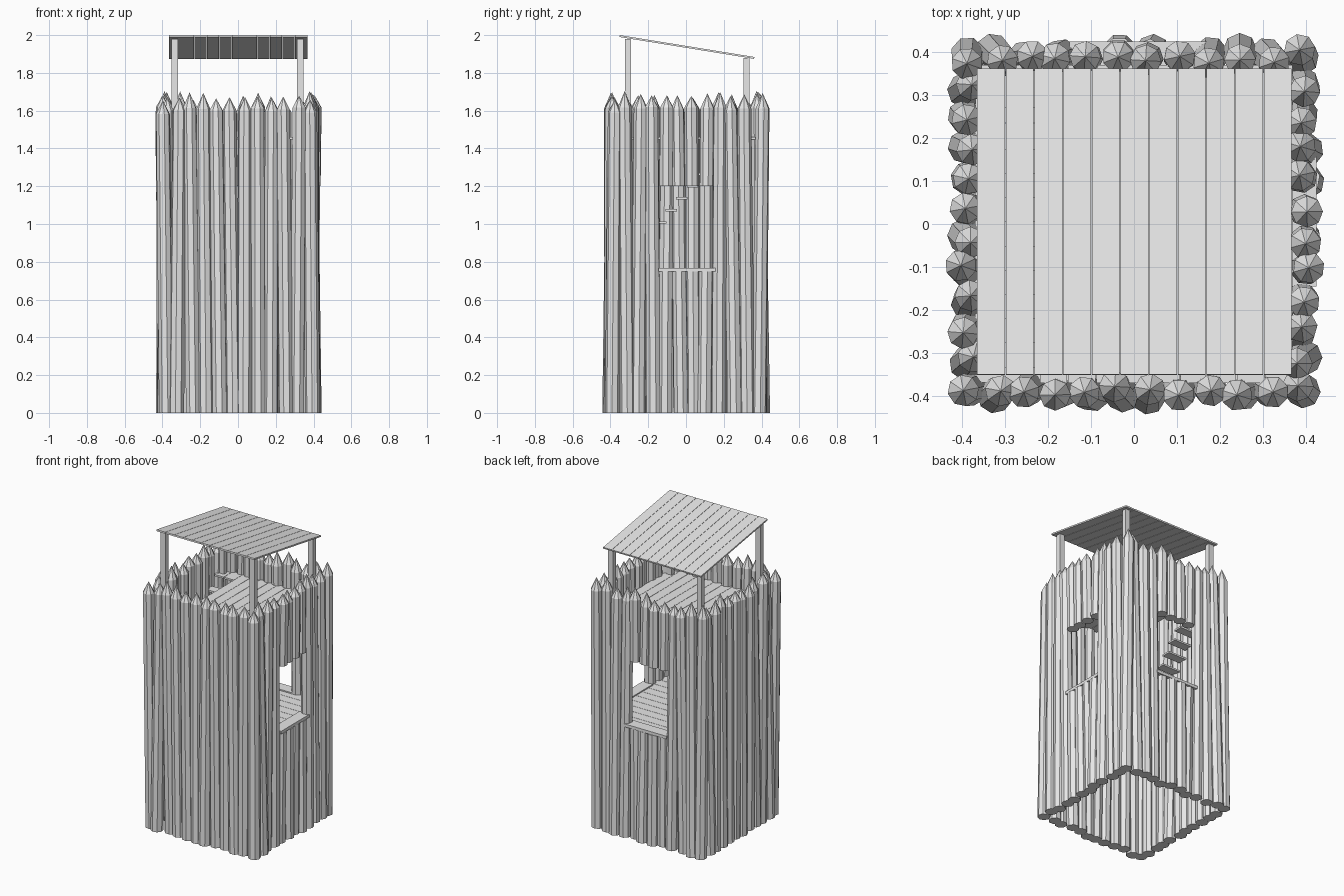
import bpy, bmesh, math, random
from mathutils import Matrix, Vector

random.seed(4)
cube = bpy.data.objects.get("Cube")
if cube:
    bpy.data.objects.remove(cube, do_unlink=True)

wood = bpy.data.materials.new("plain_grey_wood")
wood.use_nodes = True
GREY = (0.8, 0.8, 0.8, 1)
wood.diffuse_color = GREY
wood.node_tree.nodes["Principled BSDF"].inputs["Base Color"].default_value = GREY

FLOOR, PLATFORM, LINTEL = 0.76, 1.46, 1.2
SHOULDER = 1.6
WALL = 0.388
SPACING = WALL * 2 / 11


def finish(bm, name):
    bmesh.ops.recalc_face_normals(bm, faces=bm.faces)
    mesh = bpy.data.meshes.new(name)
    bm.to_mesh(mesh)
    bm.free()
    mesh.materials.append(wood)
    obj = bpy.data.objects.new(name, mesh)
    bpy.context.scene.collection.objects.link(obj)
    return obj


def add_box(bm, lo, hi):
    lo, hi = Vector(lo), Vector(hi)
    matrix = Matrix.Translation((lo + hi) / 2) @ Matrix.Diagonal((*(hi - lo), 1))
    bmesh.ops.create_cube(bm, size=1, matrix=matrix)


def add_planks(bm, lo, hi, count, axis, gap=0.002):
    """Fill a slab with parallel boards, split along one axis."""
    step = (hi[axis] - lo[axis]) / count
    for i in range(count):
        a, b = list(lo), list(hi)
        a[axis] = lo[axis] + i * step + gap / 2
        b[axis] = a[axis] + step - gap
        add_box(bm, a, b)


def add_log(bm, x, y, opening):
    """Leaning eight-sided stake with a pointed top, optionally cut by an opening."""
    lean = Vector((random.uniform(-0.012, 0.012), random.uniform(-0.012, 0.012), 0))
    spin = random.uniform(0, math.tau)
    shoulder = SHOULDER + random.uniform(-0.02, 0.02)
    tip_z = shoulder + random.uniform(0.06, 0.09)

    def ring(z):
        t = z / SHOULDER
        radius = 0.040 - 0.003 * t
        centre = Vector((x, y, z)) + lean * (2 * t - 1)
        return [bm.verts.new(centre + Vector((math.cos(spin + k * math.tau / 8) * radius,
                                              math.sin(spin + k * math.tau / 8) * radius, 0)))
                for k in range(8)]

    def tube(z0, z1):
        low, high = ring(z0), ring(z1)
        bm.faces.new(low[::-1])
        for k in range(8):
            n = (k + 1) % 8
            bm.faces.new((low[k], low[n], high[n], high[k]))
        return high

    if opening:
        bm.faces.new(tube(0, FLOOR - 0.012))
    top = tube(LINTEL if opening else 0, shoulder)
    tip = bm.verts.new(Vector((x, y, tip_z)) + lean)
    for k in range(8):
        bm.faces.new((top[k], top[(k + 1) % 8], tip))


# Palisade walls: openings in the +x wall and the back wall
for name, fixed_axis, side, count, has_opening in (
        ("front_wall_logs", 1, -1, 12, False), ("back_wall_logs", 1, 1, 12, True),
        ("left_wall_logs", 0, 1, 10, True), ("right_wall_logs", 0, -1, 10, False)):
    bm = bmesh.new()
    for i in range(count):
        along = (i - (count - 1) / 2) * SPACING
        across = side * (WALL + random.uniform(-0.006, 0.008))
        x, y = (across, along) if fixed_axis == 0 else (along, across)
        add_log(bm, x, y, has_opening and abs(along) < 0.12)
    finish(bm, name)

# Window sills
bm = bmesh.new()
add_box(bm, (0.35, -0.145, FLOOR - 0.012), (0.425, 0.165, FLOOR + 0.008))
finish(bm, "side_sill")
bm = bmesh.new()
add_box(bm, (-0.15, 0.35, FLOOR - 0.012), (0.17, 0.425, FLOOR + 0.008))
finish(bm, "back_sill")

# Middle floor
bm = bmesh.new()
add_planks(bm, (-0.37, -0.37, FLOOR - 0.012), (0.37, 0.37, FLOOR), 11, 1)
finish(bm, "middle_floor")

# Upper platform with a stair well along the -x wall
bm = bmesh.new()
add_planks(bm, (-0.22, -0.37, PLATFORM - 0.012), (0.37, 0.37, PLATFORM), 9, 0)
add_planks(bm, (-0.37, 0.27, PLATFORM - 0.012), (-0.22, 0.37, PLATFORM), 2, 0)
finish(bm, "upper_platform")

# Open stair climbing toward the back
bm = bmesh.new()
STEPS = 10
for i in range(STEPS):
    t = (i + 1) / (STEPS + 1)
    y, z = -0.36 + 0.62 * t, FLOOR + (PLATFORM - FLOOR) * t
    add_box(bm, (-0.36, y - 0.03, z - 0.012), (-0.225, y + 0.03, z))
finish(bm, "stair_treads")

# Sloping plank roof, high at the front
SLOPE = math.atan2(0.115, 0.71)
bm = bmesh.new()
add_planks(bm, (-0.366, -0.361, -0.01), (0.368, 0.361, 0), 11, 0)
roof = finish(bm, "roof_planks")
roof.rotation_euler.x = -SLOPE
roof.location = (0, 0.006, 1.942)

# Roof posts, reaching the underside of the roof
for name, y in (("front_roof_posts", -0.307), ("back_roof_posts", 0.32)):
    bm = bmesh.new()
    top = 1.932 - math.tan(SLOPE) * (y + 0.012)
    for x in (-0.335, 0.33):
        add_box(bm, (x - 0.018, y - 0.016, PLATFORM - 0.012), (x + 0.018, y + 0.016, top))
    finish(bm, name)
